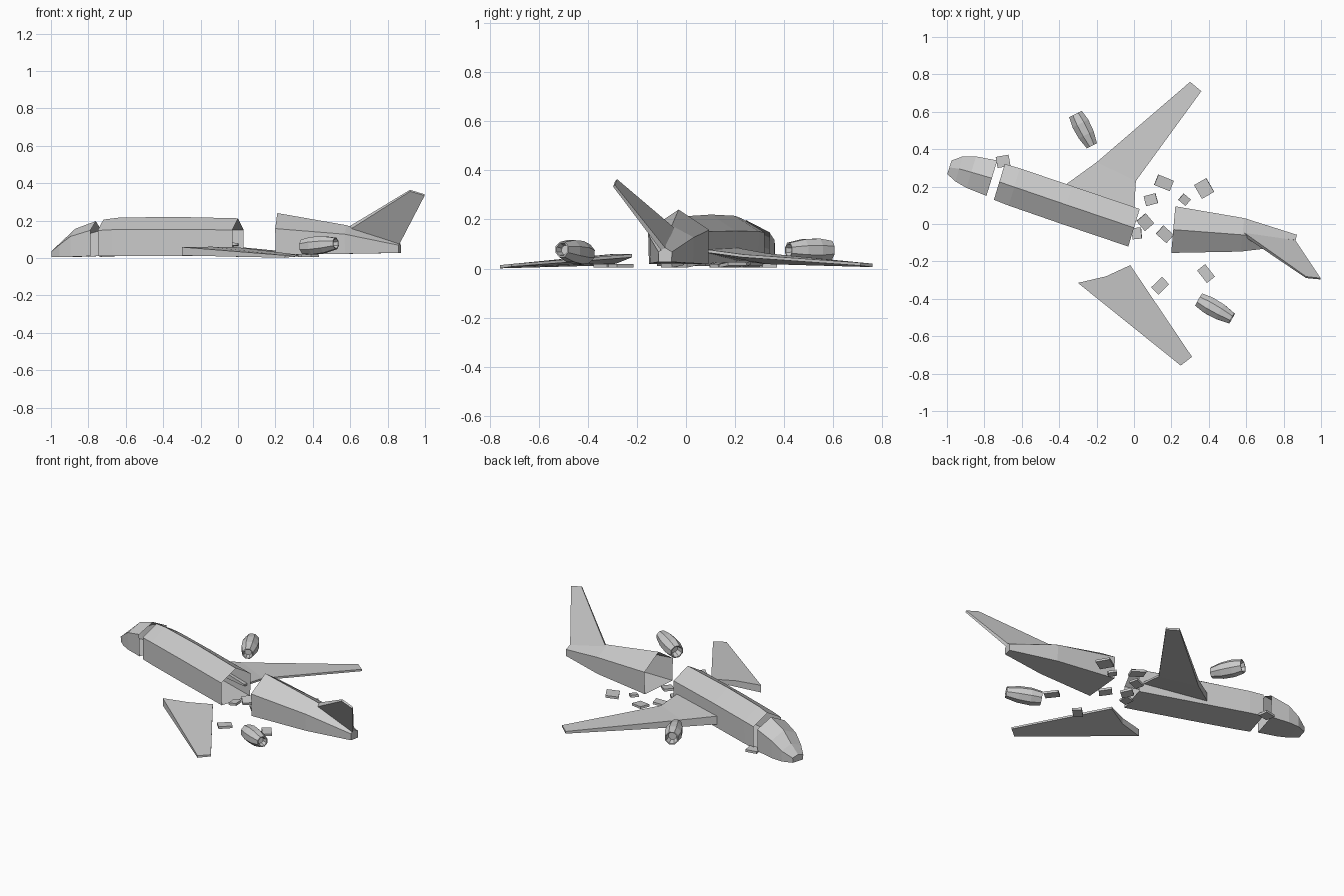
import bpy, bmesh, math
from mathutils import Vector, Matrix

if "Cube" in bpy.data.objects:
    bpy.data.objects.remove(bpy.data.objects["Cube"])


def make(name, bm):
    bmesh.ops.recalc_face_normals(bm, faces=bm.faces)
    me = bpy.data.meshes.new(name)
    bm.to_mesh(me)
    bm.free()
    ob = bpy.data.objects.new(name, me)
    bpy.context.collection.objects.link(ob)
    return ob


def loft(name, rings, cap_start=False, cap_end=False):
    """Skin a list of closed rings of points."""
    bm = bmesh.new()
    vs = [[bm.verts.new(p) for p in r] for r in rings]
    n = len(rings[0])
    for a, b in zip(vs, vs[1:]):
        for i in range(n):
            bm.faces.new((a[i], a[(i + 1) % n], b[(i + 1) % n], b[i]))
    if cap_start:
        bm.faces.new(vs[0])
    if cap_end:
        bm.faces.new(vs[-1])
    return make(name, bm)


def hull_ring(x, y, hw, top, shoulder, bottom, deg, skew=0.0):
    """House-shaped fuselage section: flat belly, two walls, ridged roof."""
    a = math.radians(deg)
    pts = [(skew, top), (hw, shoulder), (hw * 0.97, bottom),
           (-hw * 0.97, bottom), (-hw, shoulder)]
    return [(x - v * math.sin(a), y + v * math.cos(a), z) for v, z in pts]


def slab(name, outline):
    """Plate from (x, y, z_low, z_high) corners."""
    return loft(name, [[(x, y, lo) for x, y, lo, hi in outline],
                       [(x, y, hi) for x, y, lo, hi in outline]], True, True)


# Broken-off nose
loft("nose_section", [hull_ring(*s, -17) for s in (
    (-0.987, 0.303, 0.038, 0.046, 0.034, 0.004),
    (-0.935, 0.295, 0.070, 0.095, 0.070, 0.004),
    (-0.870, 0.277, 0.088, 0.156, 0.115, 0.006),
    (-0.760, 0.245, 0.099, 0.197, 0.148, 0.010))], cap_start=True)

# Main cabin, open at both torn ends
loft("main_fuselage", [hull_ring(*s, -17) for s in (
    (-0.720, 0.225, 0.100, 0.205, 0.147, 0.010),
    (-0.640, 0.198, 0.104, 0.215, 0.151, 0.010),
    (-0.360, 0.102, 0.105, 0.220, 0.153, 0.010),
    (0.000, -0.020, 0.105, 0.212, 0.150, 0.010))])

# Tail section, open at the front
loft("tail_section", [hull_ring(*s) for s in (
    (0.21, -0.030, 0.125, 0.240, 0.157, 0.018, -5, 0.0),
    (0.58, -0.058, 0.090, 0.175, 0.127, 0.022, -6, 0.0),
    (0.865, -0.085, 0.028, 0.085, 0.068, 0.027, -12, 0.0))], cap_end=True)

# Leaning tail fin
fin = [Vector(p) for p in ((0.58, -0.05, 0.15), (0.92, -0.285, 0.36),
                           (0.998, -0.293, 0.337), (0.86, -0.09, 0.075))]
across = Vector((0, 0.7, 0.7))
half = (0.014, 0.006, 0.005, 0.010)
loft("tail_fin", [[p + across * h * s for p, h in zip(fin, half)]
                  for s in (-1, 1)], True, True)

# Wing still attached to the cabin
loft("attached_wing", [[(lx, ly, lz - t), (lx, ly, lz + t),
                        (tx, ty, tz + 0.006), (tx, ty, tz - 0.006)]
     for lx, ly, lz, t, tx, ty, tz in (
         (-0.38, 0.20, 0.060, 0.026, 0.00, 0.06, 0.075),
         (-0.20, 0.33, 0.040, 0.022, 0.01, 0.23, 0.052),
         (0.30, 0.76, 0.013, 0.007, 0.36, 0.71, 0.018))], True, True)

# Wing torn off and lying on the ground
slab("detached_wing", [(-0.30, -0.315, 0.013, 0.058), (-0.15, -0.28, 0.022, 0.060),
                       (-0.02, -0.22, 0.046, 0.059), (0.31, -0.71, 0.008, 0.019),
                       (0.25, -0.757, 0.001, 0.014)])


# Engine nacelles: (position along length, radius), recessed at both ends
def engine(name, start, end):
    start, end = Vector(start), Vector(end)
    rot = (end - start).to_track_quat('Z', 'Y')
    length = (end - start).length
    profile = ((0.18, 0.024), (0.0, 0.035), (0.0, 0.041), (0.30, 0.051), (0.65, 0.048),
               (1.0, 0.033), (1.0, 0.027), (0.85, 0.020))
    rings = [[start + rot @ Vector((r * math.cos(k * math.pi / 4 + 0.39),
                                    r * math.sin(k * math.pi / 4 + 0.39), t * length))
              for k in range(8)] for t, r in profile]
    loft(name, rings, True, True)


engine("engine_back", (-0.313, 0.588, 0.075), (-0.225, 0.418, 0.075))
engine("engine_front", (0.347, -0.405, 0.060), (0.523, -0.505, 0.078))

# Scattered skin panels: x, y, length, width, turn, tilt
debris = ((-0.70, 0.335, 0.07, 0.06, 10, 0), (0.16, 0.22, 0.09, 0.06, -22, 8),
          (0.09, 0.13, 0.065, 0.055, 15, -8), (0.27, 0.13, 0.05, 0.045, -40, 10),
          (0.375, 0.19, 0.075, 0.085, 30, -6), (0.06, 0.01, 0.07, 0.065, -50, 10),
          (0.015, -0.05, 0.05, 0.06, 5, -8), (0.165, -0.055, 0.075, 0.06, -42, 8),
          (0.385, -0.265, 0.055, 0.085, 38, 0), (0.14, -0.33, 0.08, 0.055, 44, 0))
for i, (x, y, l, w, turn, tilt) in enumerate(debris):
    bm = bmesh.new()
    bmesh.ops.create_cube(bm, size=1)
    z = 0.009 + 0.5 * l * abs(math.sin(math.radians(tilt)))
    bm.transform(Matrix.Translation((x, y, z + 0.002))
                 @ Matrix.Rotation(math.radians(turn), 4, 'Z')
                 @ Matrix.Rotation(math.radians(tilt), 4, 'Y')
                 @ Matrix.Diagonal((l, w, 0.014, 1)))
    make(f"debris_panel_{i + 1}", bm)
